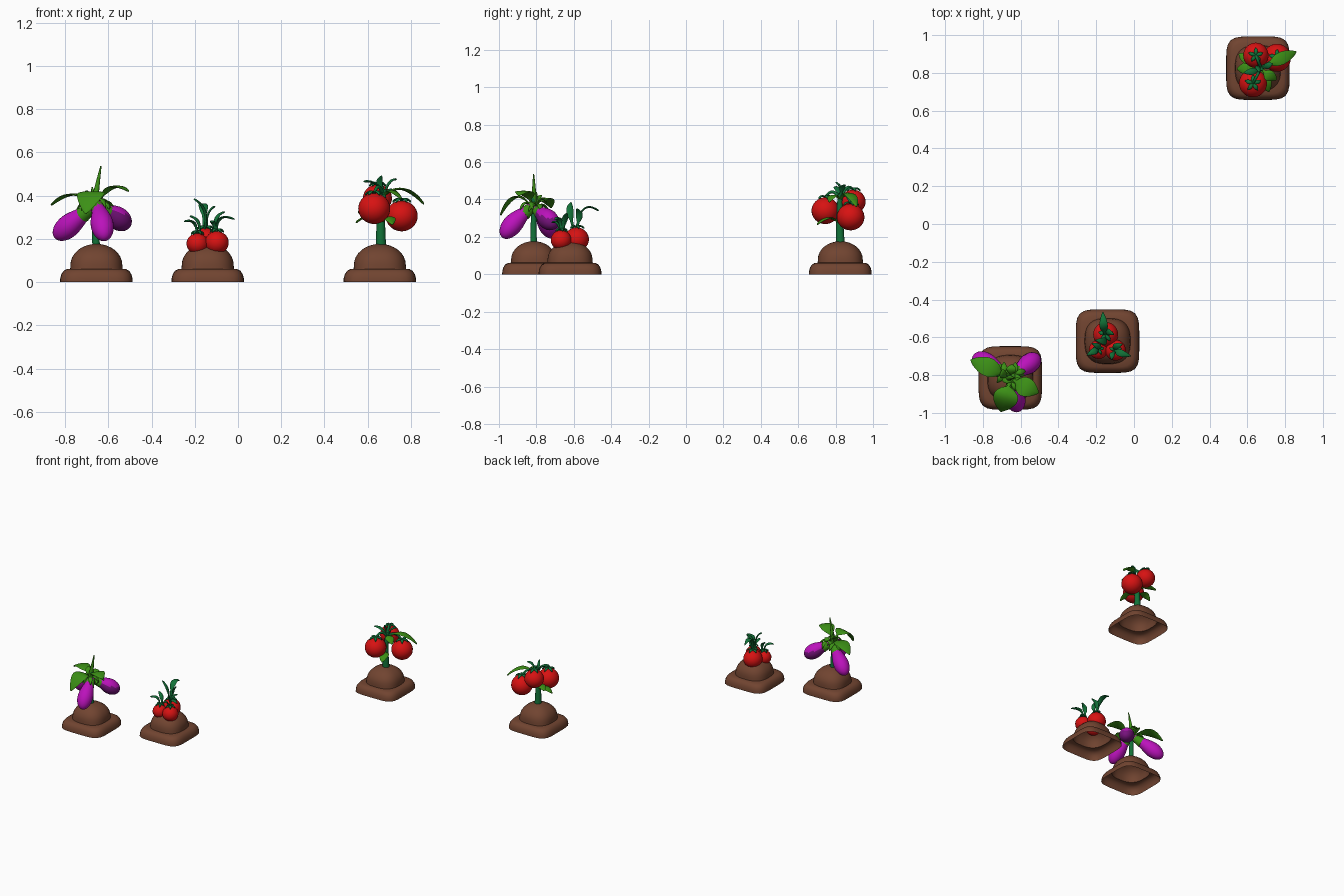
import bpy, math
from mathutils import Vector as V

if "Cube" in bpy.data.objects:
    bpy.data.objects.remove(bpy.data.objects["Cube"])


def mat(name, rgb):
    m = bpy.data.materials.new(name)
    m.diffuse_color = (*rgb, 1)
    m.use_nodes = True
    m.node_tree.nodes["Principled BSDF"].inputs["Base Color"].default_value = m.diffuse_color
    return m


SOIL = mat("soil brown", (0.165, 0.058, 0.03))
RED = mat("tomato red", (0.68, 0.006, 0.006))
DGREEN = mat("dark green", (0.006, 0.17, 0.04))
LGREEN = mat("leaf green", (0.045, 0.28, 0.008))
MAGENTA = mat("magenta", (0.5, 0.006, 0.5))
PURPLE = mat("dark purple", (0.18, 0.006, 0.2))


def loft(name, rings, mats, cap_start=True, angle=50, rule=None):
    """Skin a list of equal-length rings into one smooth object."""
    n = len(rings[0])
    verts = [p for r in rings for p in r]
    faces = [(i * n + j, i * n + (j + 1) % n, (i + 1) * n + (j + 1) % n, (i + 1) * n + j)
             for i in range(len(rings) - 1) for j in range(n)]
    if cap_start:
        faces.append(tuple(range(n))[::-1])
    faces.append(tuple(range(len(verts) - n, len(verts))))
    me = bpy.data.meshes.new(name)
    me.from_pydata(verts, [], faces)
    for m in mats:
        me.materials.append(m)
    if rule:
        for f in me.polygons:
            f.material_index = rule(f)
    ob = bpy.data.objects.new(name, me)
    bpy.context.collection.objects.link(ob)
    bpy.ops.object.select_all(action='DESELECT')
    ob.select_set(True)
    bpy.context.view_layer.objects.active = ob
    bpy.ops.object.shade_smooth_by_angle(angle=math.radians(angle))
    return ob


def sweep(name, a, b, c, width, m, thick=None, n=12, sides=12, rule=None):
    """Sweep an ellipse along a smooth path through a, b, c; width(t) is the half width."""
    a, b, c = V(a), V(b), V(c)
    d = c - a
    side = V((-d.y, d.x, 0))
    side = side.normalized() if side.length > 1e-4 else V((1, 0, 0))
    rings = []
    for i in range(n + 1):
        t = 0.5 - 0.5 * math.cos(math.pi * i / n)
        p = a * (2*t - 1) * (t - 1) + b * 4 * t * (1 - t) + c * t * (2*t - 1)
        tan = (a * (4*t - 3) + b * (4 - 8*t) + c * (4*t - 1)).normalized()
        up = side.cross(tan).normalized()
        w = max(width(t), 0.0008)
        h = w if thick is None else min(w, thick)
        rings.append([p + side * w * math.cos(u) + up * h * math.sin(u)
                      for u in (math.tau * k / sides for k in range(sides))])
    return loft(name, rings, m if isinstance(m, list) else [m], rule=rule)


def leaf(name, a, b, c, w, m=LGREEN, stalk=0.25):
    """Flat leaf: thin stalk, then a rounded blade."""
    def width(t):
        if t < stalk:
            return 0.008
        s = (t - stalk) / (1 - stalk)
        return max(w * math.sin(math.pi * s ** 0.85) ** 0.7 if s < 1 else 0,
                   0.008 * (1 - s))
    return sweep(name, a, b, c, width, m, 0.005, n=18, sides=8)


def stem(name, a, b, c, r0, r1, m=DGREEN):
    return sweep(name, a, b, c, lambda t: r0 + (r1 - r0) * t, m)


def ball(name, p, r, m):
    bpy.ops.mesh.primitive_uv_sphere_add(segments=28, ring_count=16, radius=r, location=p)
    ob = bpy.context.object
    ob.name = name
    ob.scale.z = 0.96
    ob.data.materials.append(m)
    bpy.ops.object.shade_smooth()


def mound(name, cx, cy):
    """Open-bottomed soil shell: rounded square skirt with a dome on top."""
    prof = [(.168, 0, 5), (.167, .018, 5), (.162, .036, 5), (.152, .052, 5), (.138, .06, 4.5),
            (.121, .062, 2.7), (.12, .08, 2.6)]
    prof += [(.12 * math.cos(u), .08 + .097 * math.sin(u), 2.5)
             for u in (math.pi / 2 * k / 8 for k in range(1, 8))] + [(.004, .177, 2)]
    rings = []
    for r, z, e in prof:
        ring = []
        for k in range(48):
            u = math.tau * k / 48
            c, s = math.cos(u), math.sin(u)
            q = r / (abs(c) ** e + abs(s) ** e) ** (1 / e)
            ring.append((cx + q * c, cy + q * s, z))
        rings.append(ring)
    loft(name, rings, [SOIL], cap_start=False, angle=40)


def calyx(name, p, size, m, droop, n=5):
    """Star of small leaves around a point."""
    for k in range(n):
        u = math.tau * k / n + 0.3
        d = V((math.cos(u), math.sin(u), 0)) * size
        p = V(p)
        leaf(f"{name}_{k}", p, p + d * .55 + V((0, 0, .006)), p + d - V((0, 0, droop)),
             size * .25, m, 0.05)


# --- Eggplant plant ---
mound("eggplant_mound", -.655, -.815)
stem("eggplant_stem", (-.655, -.815, .16), (-.66, -.815, .28), (-.655, -.815, .41), .018, .012)


def fruit_w(t):
    s = min(1, t / .62)
    body = .026 + .027 * s * s * (3 - 2 * s)
    return body * min(1, math.sqrt(max(0, 1 - ((t - .62) / .38) ** 2))) if t > .62 else body


fruits = [("left", (-.675, -.80, .345), (-.765, -.745, .275), (-.845, -.70, .205), [MAGENTA]),
          ("front", (-.65, -.825, .36), (-.632, -.91, .285), (-.617, -.98, .195), [MAGENTA]),
          ("right", (-.64, -.80, .345), (-.57, -.75, .305), (-.505, -.70, .255), [PURPLE, MAGENTA])]
for nm, a, b, c, m in fruits:
    rule = (lambda f: 1 if f.normal.z < -.35 else 0) if len(m) > 1 else None
    sweep(f"eggplant_{nm}", a, b, c, fruit_w, m, n=20, sides=24, rule=rule)
    # green cap over the top of the fruit
    va, vb = V(a), V(b)
    sweep(f"eggplant_cap_{nm}", va + (va - vb) * .2, va + (vb - va) * .15, va + (vb - va) * .5,
          lambda t: .012 + .025 * math.sqrt(t), LGREEN, n=8)
    calyx(f"eggplant_calyx_{nm}", va + (vb - va) * .15 + V((0, 0, .025)), .06, LGREEN, .03)

top = (-.655, -.815, .34)
leaf("eggplant_leaf_left", top, (-.755, -.765, .405), (-.865, -.72, .355), .05)
leaf("eggplant_leaf_front", top, (-.675, -.905, .415), (-.705, -.992, .315), .066)
leaf("eggplant_leaf_right", top, (-.59, -.855, .435), (-.505, -.895, .42), .052)
leaf("eggplant_leaf_back", top, (-.65, -.775, .40), (-.645, -.745, .385), .026)
leaf("eggplant_leaf_small", top, (-.69, -.80, .40), (-.70, -.77, .42), .022)
stem("eggplant_shoot", (-.665, -.815, .36), (-.65, -.813, .45), (-.634, -.815, .537),
     .018, .003, LGREEN)
stem("eggplant_shoot_short", (-.66, -.80, .36), (-.67, -.80, .41), (-.675, -.80, .44),
     .014, .003, LGREEN)

# --- Low tomato plant ---
mound("low_mound", -.14, -.62)
for nm, p, r in [("back", (-.15, -.585, .187), .066), ("left", (-.188, -.665, .178), .05),
                 ("right", (-.098, -.668, .183), .055)]:
    ball(f"low_tomato_{nm}", p, r, RED)
    calyx(f"low_calyx_{nm}", V(p) + V((0, 0, r * .98)), r * .62, DGREEN, .008)
shoots = [((-.155, -.585, .24), (-.16, -.545, .35), (-.165, -.465, .338), .022),
          ((-.155, -.60, .24), (-.155, -.62, .33), (-.205, -.615, .385), .02),
          ((-.14, -.59, .24), (-.14, -.57, .31), (-.105, -.585, .352), .018),
          ((-.19, -.665, .22), (-.205, -.67, .275), (-.25, -.695, .28), .018),
          ((-.18, -.655, .22), (-.185, -.65, .28), (-.225, -.63, .305), .015),
          ((-.098, -.665, .23), (-.08, -.68, .295), (-.015, -.70, .29), .019),
          ((-.105, -.66, .23), (-.10, -.65, .295), (-.06, -.635, .325), .017),
          ((-.10, -.675, .23), (-.115, -.69, .275), (-.12, -.72, .275), .014)]
for k, (a, b, c, w) in enumerate(shoots):
    leaf(f"low_leaf_{k}", a, b, c, w, DGREEN, .2)

# --- Tall tomato plant ---
mound("tall_mound", .656, .825)
stem("tall_stem", (.662, .825, .16), (.662, .822, .30), (.675, .825, .43), .024, .013)
for nm, p, r in [("front", (.63, .745, .34), .074), ("right", (.757, .88, .306), .074),
                 ("back", (.645, .893, .388), .067)]:
    ball(f"tall_tomato_{nm}", p, r, RED)
    q = V(p) + V((0, 0, r * .97))
    calyx(f"tall_calyx_{nm}", q, r * .6, DGREEN, .01)
    stem(f"tall_stalk_{nm}", (.672, .825, .40), (V((.672, .825, .43)) + q) / 2 + V((0, 0, .02)),
         q, .009, .007)
tip = (.675, .825, .40)
leaf("tall_leaf_right", tip, (.765, .87, .43), (.86, .912, .36), .034)
leaf("tall_leaf_left", (.66, .825, .27), (.61, .825, .305), (.545, .82, .275), .034)
leaf("tall_leaf_back_left", (.66, .83, .32), (.605, .87, .34), (.555, .90, .32), .028)
leaf("tall_leaf_front", (.665, .82, .27), (.69, .765, .30), (.715, .70, .265), .034)
leaf("tall_leaf_front_right", tip, (.71, .79, .42), (.755, .765, .385), .03)
leaf("tall_leaf_upper", tip, (.70, .835, .46), (.735, .85, .475), .016, DGREEN)
leaf("tall_leaf_top", tip, (.655, .83, .455), (.665, .80, .493), .016, DGREEN)
leaf("tall_leaf_upper_left", tip, (.635, .81, .455), (.58, .80, .465), .018, DGREEN)
